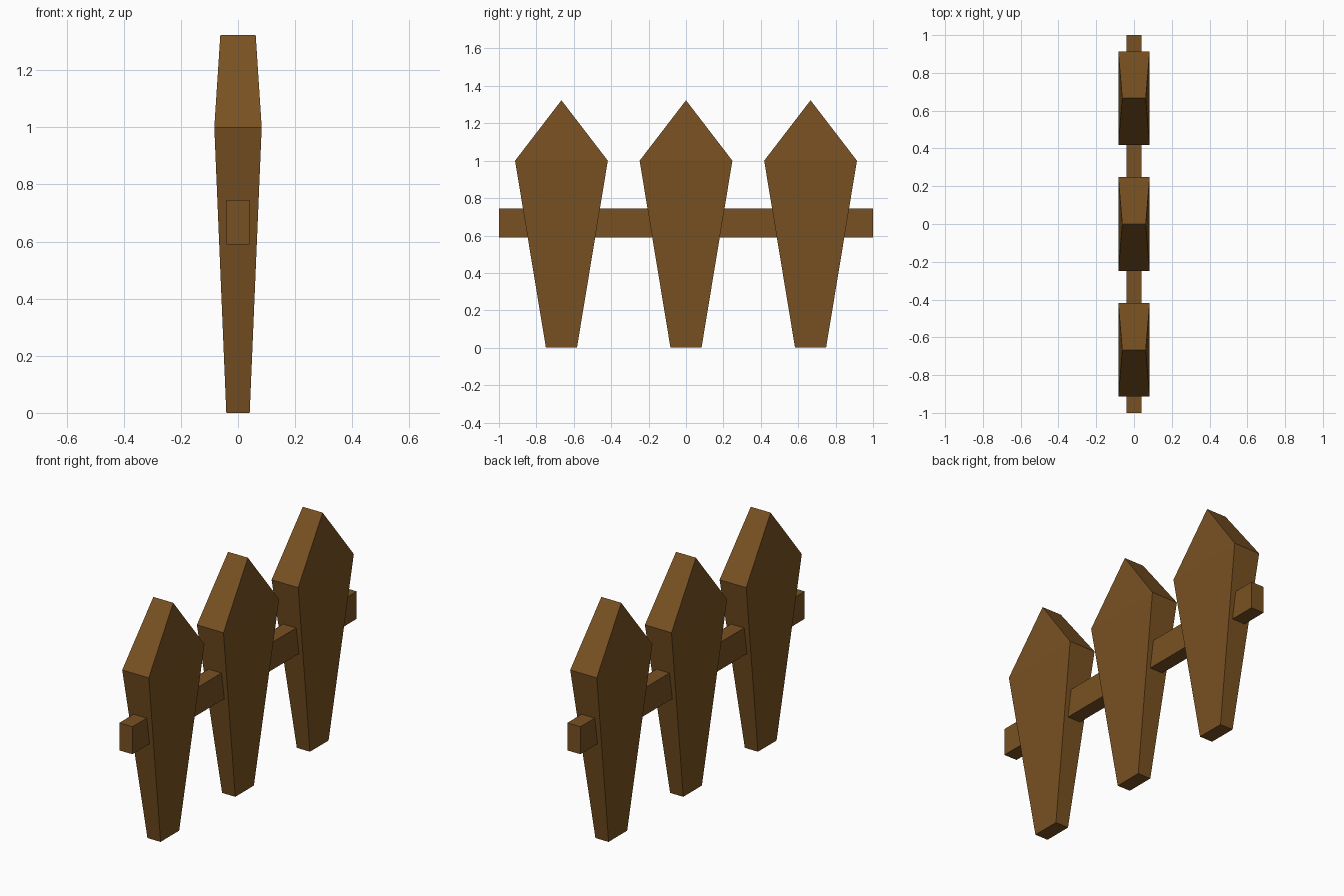
import bpy, bmesh

if "Cube" in bpy.data.objects:
    bpy.data.objects.remove(bpy.data.objects["Cube"])

wood = bpy.data.materials.new("brown_wood")
wood.diffuse_color = (0.19, 0.083, 0.016, 1)
wood.use_nodes = True
wood.node_tree.nodes["Principled BSDF"].inputs["Base Color"].default_value = wood.diffuse_color


def finish(bm, name, location):
    bmesh.ops.recalc_face_normals(bm, faces=bm.faces)
    mesh = bpy.data.meshes.new(name)
    bm.to_mesh(mesh)
    bm.free()
    mesh.materials.append(wood)
    obj = bpy.data.objects.new(name, mesh)
    obj.location = location
    bpy.context.collection.objects.link(obj)


# Picket outline: (half thickness in x, y, z) - tapered foot, wide shoulder, ridge
PROFILE = [(0.041, -0.083, 0), (0.041, 0.083, 0), (0.083, 0.248, 1.0),
           (0.062, 0, 1.323), (0.083, -0.248, 1.0)]


def picket(name, y):
    bm = bmesh.new()
    back = [bm.verts.new((-t, py, z)) for t, py, z in PROFILE]
    front = [bm.verts.new((t, py, z)) for t, py, z in PROFILE]
    # Broad faces split at the shoulder, where the thickness changes
    for side in (back, front):
        bm.faces.new([side[i] for i in (0, 1, 2, 4)])
        bm.faces.new([side[i] for i in (4, 2, 3)])
    # Edge faces around the outline
    for i in range(5):
        j = (i + 1) % 5
        bm.faces.new((back[i], back[j], front[j], front[i]))
    finish(bm, name, (0, y, 0))


# Three evenly spaced pickets
for i in range(3):
    picket(f"picket_{i + 1}", (i - 1) * 0.666)

# Horizontal rail running through the pickets
bm = bmesh.new()
bmesh.ops.create_cube(bm, size=1)
bmesh.ops.scale(bm, vec=(0.082, 2.0, 0.155), verts=bm.verts)
finish(bm, "rail", (0, 0, 0.668))
